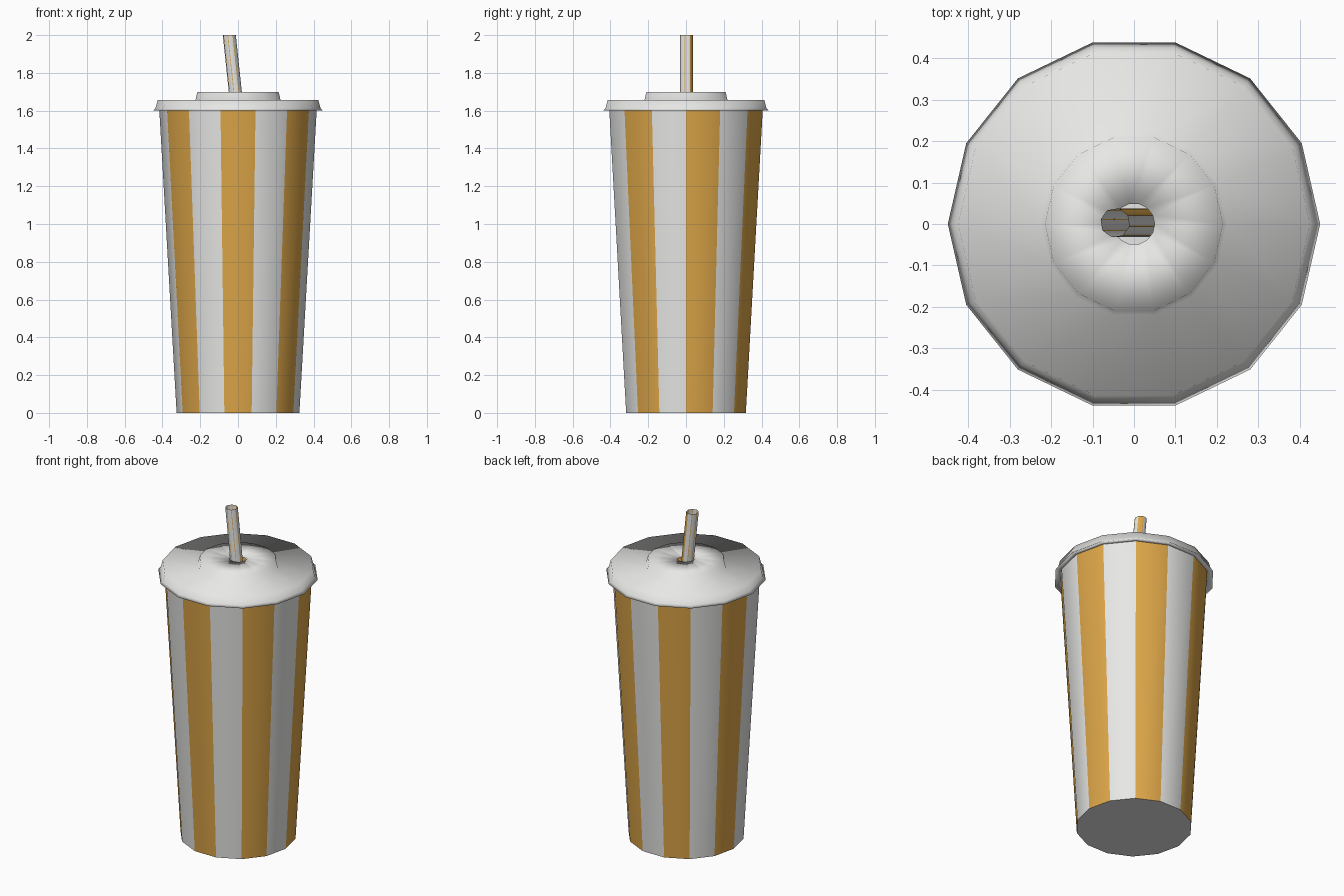
import bpy, bmesh, math

if "Cube" in bpy.data.objects:
    bpy.data.objects.remove(bpy.data.objects["Cube"])

SIDES = 14


def material(name, rgb):
    m = bpy.data.materials.new(name)
    m.diffuse_color = (*rgb, 1)
    m.use_nodes = True
    m.node_tree.nodes["Principled BSDF"].inputs["Base Color"].default_value = m.diffuse_color
    return m


WHITE = material("off_white", (0.8, 0.8, 0.79))
ORANGE = material("warm_orange", (0.72, 0.38, 0.065))


def loft(name, rings, angles, is_orange, cap_bottom=False):
    """Join horizontal rings (cx, cy, z, radius); colour each side by its index."""
    bm = bmesh.new()
    loops = [[bm.verts.new((cx + r * math.cos(a), cy + r * math.sin(a), z))
              for a in angles] for cx, cy, z, r in rings]
    n = len(angles)
    for low, high in zip(loops, loops[1:]):
        for i in range(n):
            j = (i + 1) % n
            f = bm.faces.new((low[i], low[j], high[j], high[i]))
            f.material_index = int(is_orange(i))
            f.smooth = True
    if cap_bottom:
        bm.faces.new(loops[0][::-1])
        for e in bm.edges:
            if any(len(f.verts) > 4 for f in e.link_faces):
                e.smooth = False
    me = bpy.data.meshes.new(name)
    bm.to_mesh(me)
    bm.free()
    me.materials.append(WHITE)
    me.materials.append(ORANGE)
    ob = bpy.data.objects.new(name, me)
    bpy.context.collection.objects.link(ob)
    return ob


ring_angles = [2 * math.pi * i / SIDES for i in range(SIDES)]

# Tapered cup, every second side orange
loft("cup", [(0, 0, 0, 0.325), (0, 0, 1.61, 0.417)], ring_angles,
     lambda i: i % 2 == 0, cap_bottom=True)

# Lid: flared lip, rim, flat deck, raised centre and straw hole
lid_profile = [(1.603, 0.415), (1.60, 0.45), (1.613, 0.437), (1.657, 0.425),
               (1.657, 0.225), (1.70, 0.215), (1.70, 0.05), (1.685, 0.05)]
loft("lid", [(0, 0, z, r) for z, r in lid_profile], ring_angles, lambda i: False)

# Leaning straw: wide white sides with thin orange lines, one wide orange side
straw_angles = []
for k in range(8):
    straw_angles += [math.radians(45 * k - 10), math.radians(45 * k + 29)]
loft("straw", [(0.155, 0.003, 0.1, 0.035), (-0.046, 0.003, 2.0, 0.035)],
     straw_angles, lambda i: i % 2 == 1 or i == 2)
